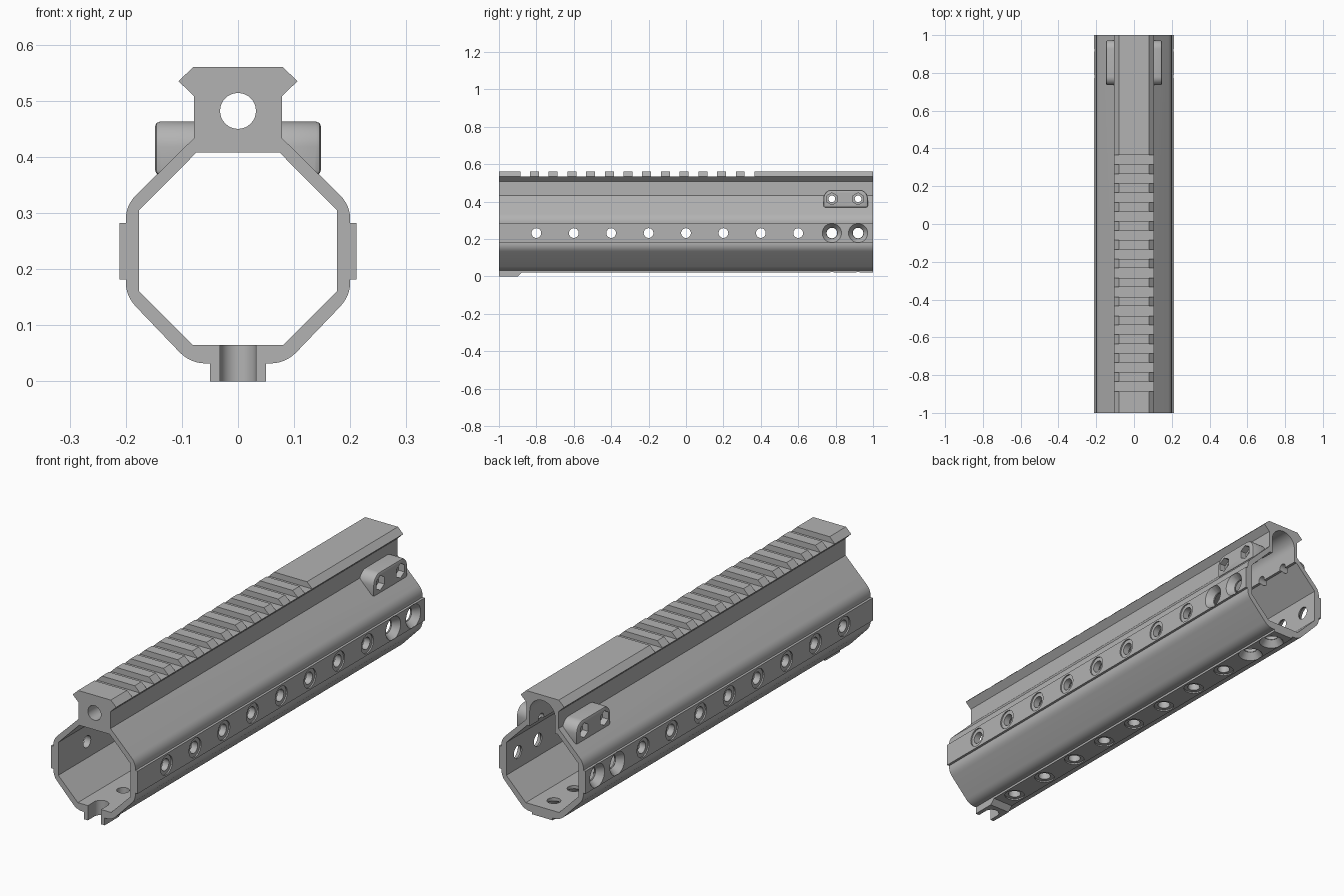
import bpy, bmesh, math
from mathutils import Vector

if "Cube" in bpy.data.objects:
    bpy.data.objects.remove(bpy.data.objects["Cube"], do_unlink=True)

grey = bpy.data.materials.new("satin grey metal")
grey.use_nodes = True
COLOUR = (0.45, 0.45, 0.45, 1)
grey.diffuse_color = COLOUR
grey.node_tree.nodes["Principled BSDF"].inputs["Base Color"].default_value = COLOUR


def finish(bm, name):
    bmesh.ops.recalc_face_normals(bm, faces=bm.faces)
    mesh = bpy.data.meshes.new(name)
    bm.to_mesh(mesh)
    bm.free()
    mesh.materials.append(grey)
    ob = bpy.data.objects.new(name, mesh)
    bpy.context.collection.objects.link(ob)
    return ob


def prism(name, pts, axis, a, b):
    """Extrude a 2D outline along an axis from a to b."""
    place = {"X": lambda p, t: (t, p[0], p[1]),
             "Y": lambda p, t: (p[0], t, p[1]),
             "Z": lambda p, t: (p[0], p[1], t)}[axis]
    bm = bmesh.new()
    start = [bm.verts.new(place(p, a)) for p in pts]
    end = [bm.verts.new(place(p, b)) for p in pts]
    bm.faces.new(start)
    bm.faces.new(end)
    n = len(pts)
    for i in range(n):
        j = (i + 1) % n
        bm.faces.new((start[i], start[j], end[j], end[i]))
    return finish(bm, name)


def drill(point, direction, r_out, r_in, depth, sides=28):
    """Round or tapered bit entering at a surface point, against direction."""
    d = Vector(direction)
    bm = bmesh.new()
    bmesh.ops.create_cone(bm, cap_ends=True, segments=sides, radius1=r_in,
                          radius2=r_out, depth=depth)
    bm.transform(d.to_track_quat("Z", "Y").to_matrix().to_4x4())
    bmesh.ops.translate(bm, verts=bm.verts, vec=Vector(point) + d * (0.001 - depth / 2))
    return finish(bm, "bit")


def arc(cx, cz, r, a0, a1, n=10):
    steps = [math.radians(a0 + (a1 - a0) * i / n) for i in range(n + 1)]
    return [(cx + r * math.cos(t), cz + r * math.sin(t)) for t in steps]


def rounded(prev, corner, nxt, tangent, n=6):
    """Curve that softens one corner of an outline."""
    c = Vector(corner)
    p = c + (Vector(prev) - c).normalized() * tangent
    q = c + (Vector(nxt) - c).normalized() * tangent
    ts = [i / n for i in range(n + 1)]
    return [tuple(p * (1 - t) ** 2 + c * 2 * t * (1 - t) + q * t * t) for t in ts]


def mirrored(half):
    return half + [(-x, z) for x, z in reversed(half)]


def combine(target, other, operation):
    mod = target.modifiers.new("combine", "BOOLEAN")
    mod.operation = operation
    mod.solver = "EXACT"
    mod.object = other
    bpy.context.view_layer.objects.active = target
    bpy.ops.object.modifier_apply(modifier=mod.name)
    bpy.data.objects.remove(other, do_unlink=True)


def cut(other):
    combine(body, other, "DIFFERENCE")


# Tube, side pads, neck and rail as one section
low, mid, high, neck = (0.085, 0.032), (0.2, 0.152), (0.2, 0.314), (0.078, 0.434)
half = [(0.05, 0.022), (0.05, 0.032)]
half += rounded((0.05, 0.032), low, mid, 0.028)
half += rounded(low, mid, high, 0.026)
half += [(0.2, 0.182), (0.211, 0.182), (0.211, 0.282), (0.2, 0.282)]
half += rounded(mid, high, neck, 0.026)
half += [neck, (0.078, 0.508), (0.106, 0.535), (0.08, 0.56)]
body = prism("handguard", mirrored(half), "Y", -1, 1)

# Rear sling mounts on both sides of the neck
outline = [(0.735, 0.368), (0.972, 0.368)]
outline += arc(0.927, 0.418, 0.045, 0, 90) + arc(0.78, 0.418, 0.045, 90, 180)
mounts = prism("sling_mounts", outline, "X", -0.148, 0.148)
bevel = mounts.modifiers.new("edge", "BEVEL")
bevel.width = 0.009
bevel.segments = 2
bevel.limit_method = "ANGLE"
bevel.angle_limit = math.radians(60)
bpy.context.view_layer.objects.active = mounts
bpy.ops.object.modifier_apply(modifier=bevel.name)
combine(body, mounts, "UNION")

# Front lower tab with sloped rear end
tab = prism("front_tab", [(-1, 0), (-0.9, 0), (-0.878, 0.022), (-0.878, 0.045), (-1, 0.045)],
            "X", -0.05, 0.05)
combine(body, tab, "UNION")

# Eight-sided bore
bore = [(0.081, 0.065), (0.176, 0.16), (0.176, 0.305), (0.074, 0.408)]
cut(prism("bore", mirrored(bore), "Y", -1.1, 1.1))

# Round passage through the neck, widening to an arch at the rear
cut(prism("passage", arc(0, 0.482, 0.032, 0, 348.75, 31), "Y", -1.1, 0.7))
arch = [(-0.062, 0.39), (0.062, 0.39)] + arc(0, 0.475, 0.062, 0, 180, 20)
cut(prism("arch", arch, "Y", 0.65, 1.1))

# Rail cross slots
for i in range(13):
    y = -0.86 + 0.1 * i
    cut(prism("slot", [(y - 0.026, 0.535), (y + 0.026, 0.535), (y + 0.026, 0.6), (y - 0.026, 0.6)],
              "X", -0.2, 0.2))

# U notch in the front tab
notch = [(-0.032, -1.1), (0.032, -1.1)] + arc(0, -0.955, 0.032, 0, 180, 16)
cut(prism("notch", notch, "Z", -0.05, 0.1))

# Attachment holes along both sides and the bottom
faces = [((0.211, 0.232), (1, 0, 0)), ((-0.211, 0.232), (-1, 0, 0)), ((0, 0.022), (0, 0, -1))]
for (x, z), d in faces:
    for i in range(8):
        p = (x, -0.8 + 0.2 * i, z)
        cut(drill(p, d, 0.042, 0.042, 0.007))
        cut(drill(p, d, 0.026, 0.026, 0.08))
    for y in (0.78, 0.92):
        cut(drill((x, y, z), d, 0.052, 0.03, 0.03))
        cut(drill((x, y, z), d, 0.028, 0.028, 0.08))

# Cross holes and hexagonal pockets of the sling mounts
for y in (0.78, 0.92):
    for s in (-1, 1):
        p = (s * 0.148, y, 0.415)
        cut(drill(p, (s, 0, 0), 0.032, 0.032, 0.03, 6))
        cut(drill(p, (s, 0, 0), 0.018, 0.018, 0.12))

# Smooth rounded areas while keeping edges crisp
bpy.ops.object.select_all(action="DESELECT")
body.select_set(True)
bpy.context.view_layer.objects.active = body
bpy.ops.object.shade_smooth_by_angle(angle=math.radians(25))
